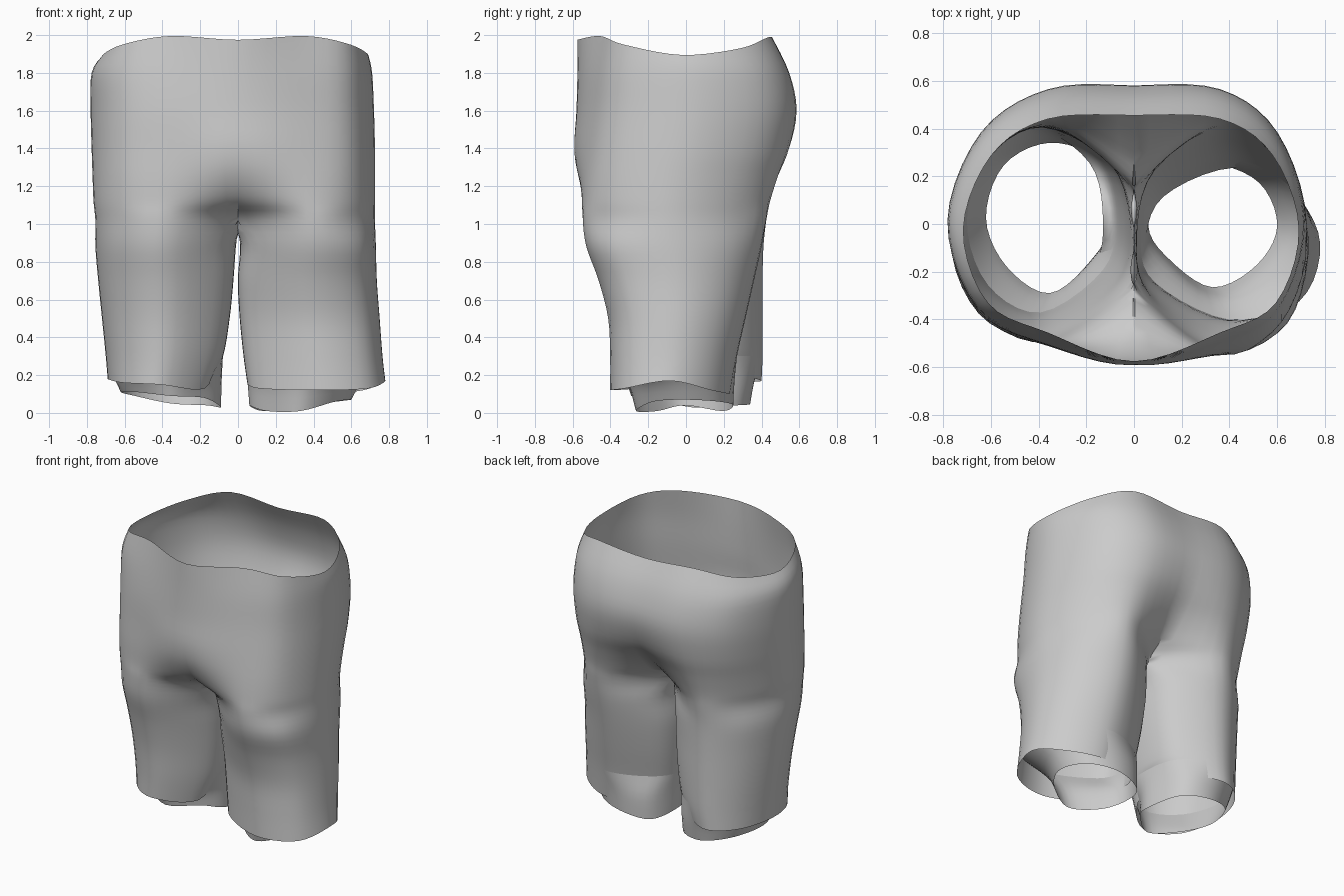
import bpy, bmesh
from mathutils import Vector

if "Cube" in bpy.data.objects:
    bpy.data.objects.remove(bpy.data.objects["Cube"])

# Seat rows: z, left width, right width, lobe front y, lobe back y, middle front y, middle back y
SEAT = [(1.95, .715, .69, -.455, .44, -.575, .455),
        (1.80, .775, .71, -.485, .53, -.575, .54),
        (1.60, .780, .72, -.505, .565, -.58, .58),
        (1.40, .775, .725, -.53, .535, -.59, .52),
        (1.25, .770, .725, -.545, .485, -.555, .40),
        (1.12, .765, .725, -.55, .445, -.46, .27),
        (1.02, .755, .725, -.545, .425, -.29, .15)]
# Leg rows: z, outer x, inner x, front y, back y
LEGS = {1: [(.88, .73, .012, -.525, .40), (.70, .735, .0, -.46, .36),
            (.50, .75, .01, -.41, .315), (.30, .765, .03, -.40, .27),
            (.13, .78, .05, -.40, .235)],
        -1: [(.88, .755, .012, -.48, .41), (.70, .74, .025, -.43, .405),
             (.50, .72, .045, -.39, .405), (.30, .70, .08, -.37, .405),
             (.15, .69, .13, -.36, .40)]}
# Lining opening at the bottom of each leg
LINING = {1: (.04, .60, .06, -.265, .25), -1: (.08, .62, .09, -.29, .34)}
# Ring corner fullness: inner front, outer front, outer back, inner back
LEG_K = {1: ((.84, .54), (.76, .76), (.68, .68), (.8, .62)),
         -1: ((.84, .54), (.72, .70), (.68, .68), (.8, .62))}
LIP_K = ((.66, .56), (.68, .64), (.72, .70), (.72, .77))
# Height waves round a ring: front middle, front, corner, side, corner, back, back middle, inner
WAIST = (.025, .045, .0, -.055, -.02, .04, .02, 0)
HEM = {1: (0, -.01, 0, .04, -.01, -.03, 0, .03), -1: (-.02, 0, .01, .03, .02, .02, .06, .14)}
LIP = {1: (-.03, -.03, .02, .03, .02, 0, -.03, 0), -1: (0, .01, .03, .03, .01, -.03, -.04, -.05)}
SUB = 5      # points between ring controls
STEP = 4     # rings between rows


def spline(a, b, c, d, t):
    return .5 * (2 * b + (c - a) * t + (2 * a - 5 * b + 4 * c - d) * t * t
                 + (3 * b - a - 3 * c + d) * t ** 3)


def seat_controls(row, s):
    z, left, right, yf, yb, mf, mb = row
    xo, cx, kf, kb = (right if s > 0 else left), .36, .71, .67
    cy = (yf + yb) / 2 - .015
    if s < 0:                      # the left thigh is flatter in front
        yf += .05 * min(1, max(0, 1.6 - z) / .5)
    pts = [(0, mf), (cx, yf), (cx + kf * (xo - cx), cy + kf * (yf - cy)), (xo, cy),
           (cx + kb * (xo - cx), cy + kb * (yb - cy)), (cx, yb), (0, mb), (0, (mf + mb) / 2)]
    return [Vector((s * x, y, z)) for x, y in pts]


def leg_controls(row, s, k):
    z, xo, xi, yf, yb = row
    cx, cy, rx, ry = (xo + xi) / 2, (yf + yb) / 2, (xo - xi) / 2, (yb - yf) / 2
    a, b, c, d = k
    dirs = [(-a[0], -a[1]), (0, -1), (b[0], -b[1]), (1, 0), c, (0, 1), (-d[0], d[1]), (-1, 0)]
    return [Vector((s * (cx + rx * u), cy + ry * v, z)) for u, v in dirs]


def wave(ctrl, heights):
    return [p + Vector((0, 0, h)) for p, h in zip(ctrl, heights)]


def dense_rows(rows):
    out = []
    for i in range(len(rows) - 1):
        q = [rows[max(i - 1, 0)], rows[i], rows[i + 1], rows[min(i + 2, len(rows) - 1)]]
        out += [[spline(*[r[c] for r in q], t / STEP) for c in range(8)] for t in range(STEP)]
    return out + [rows[-1]]


def ring(c, crease=1.0):
    # crease 0: smooth across the middle; crease 1: folds inward towards the crotch
    past = lambda lobe: Vector((-lobe.x, lobe.y, lobe.z)).lerp(c[7], crease)
    pts = []
    for i in range(8):
        a, b, d, e = c[i - 1], c[i], c[(i + 1) % 8], c[(i + 2) % 8]
        if i == 0:
            a = past(c[1])
        if i == 5:
            e = past(c[5])
        pts += [spline(a, b, d, e, t / SUB) for t in range(SUB)]
    return pts


def loft(bm, rings, first_full):
    n, half = 8 * SUB, 6 * SUB
    vs = []
    for j, r in enumerate(rings):
        count = n if j >= first_full else half + 1
        vs.append([bm.verts.new(p) for p in r[:count]])
    for j in range(len(vs) - 1):
        for i in range(n if j >= first_full else half):
            k = (i + 1) % n
            bm.faces.new((vs[j][i], vs[j + 1][i], vs[j + 1][k], vs[j][k]))


def finish(bm, name):
    bmesh.ops.remove_doubles(bm, verts=bm.verts, dist=.0005)
    bmesh.ops.recalc_face_normals(bm, faces=bm.faces)
    me = bpy.data.meshes.new(name)
    bm.to_mesh(me)
    bm.free()
    me.shade_smooth()
    bpy.context.collection.objects.link(bpy.data.objects.new(name, me))


# Shorts shell: open waist, seat splitting into two legs at the crotch
shell = bmesh.new()
crotch = (len(SEAT) - 1) * STEP
for s in (1, -1):
    rows = [seat_controls(r, s) for r in SEAT] + [leg_controls(r, s, LEG_K[s]) for r in LEGS[s]]
    rows[0] = wave(rows[0], WAIST)
    rows[-1] = wave(rows[-1], HEM[s])
    rings = [ring(c, min(1, j / crotch) ** 3) for j, c in enumerate(dense_rows(rows))]
    for p in rings[crotch][6 * SUB:]:
        p.x = 0            # both legs share the crotch seam
    loft(shell, rings, crotch)
finish(shell, "shorts_shell")

# Leg linings: short tapering cuffs that hang just below each hem
for s, name in ((1, "right_leg_lining"), (-1, "left_leg_lining")):
    top, lip = LEGS[s][3], LINING[s]
    mid = [.17] + [.35 * a + .65 * b for a, b in zip(top[1:], lip[1:])]
    rows = [leg_controls(top, s, LEG_K[s]), leg_controls(mid, s, LIP_K),
            wave(leg_controls(lip, s, LIP_K), LIP[s])]
    lining = bmesh.new()
    loft(lining, [ring(c) for c in dense_rows(rows)], 0)
    finish(lining, name)
